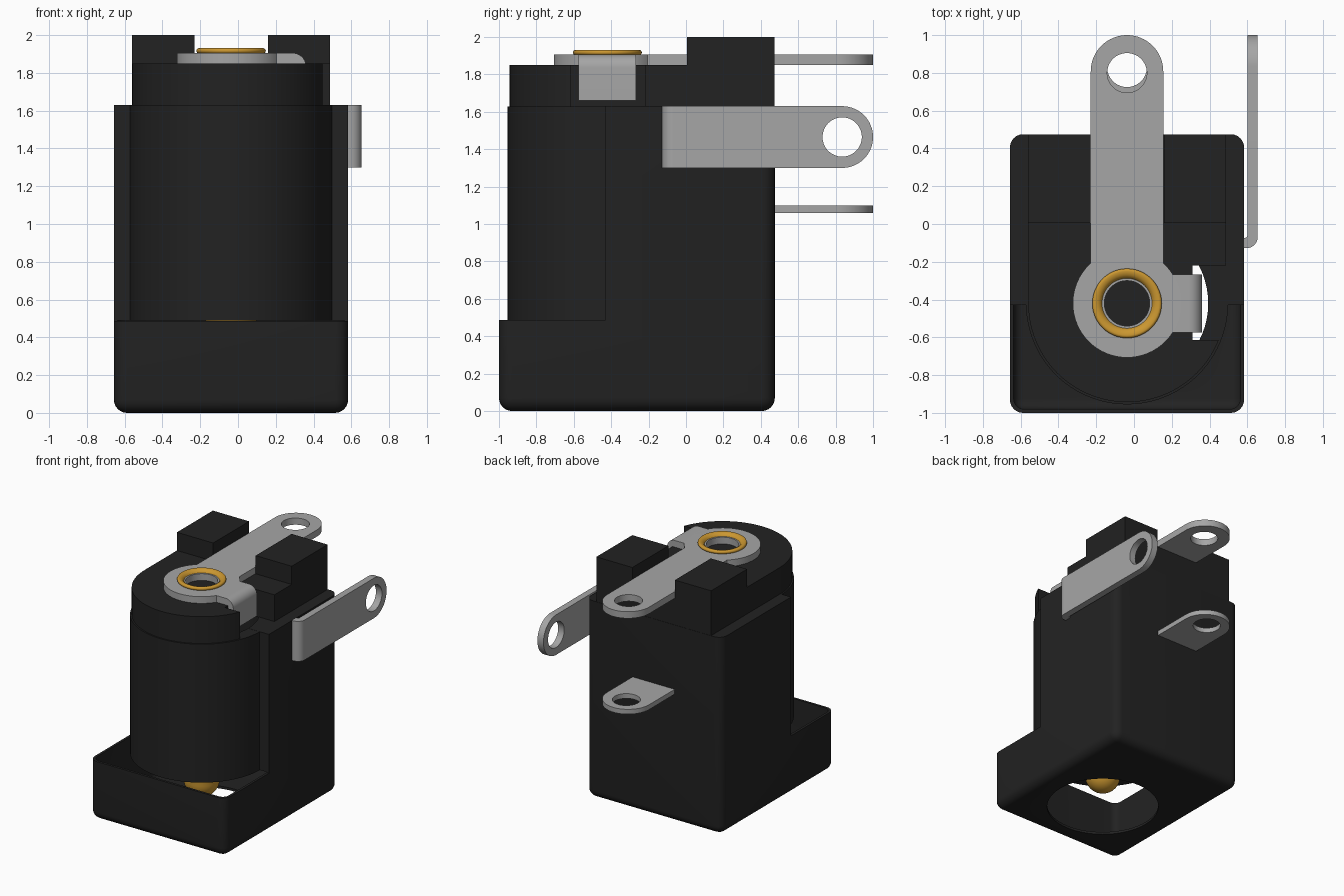
import bpy, bmesh, math
from mathutils import Matrix

old = bpy.data.objects.get("Cube")
if old:
    bpy.data.objects.remove(old, do_unlink=True)


def material(name, rgb, metallic=0.0):
    m = bpy.data.materials.new(name)
    m.use_nodes = True
    m.diffuse_color = (*rgb, 1)
    m.node_tree.nodes["Principled BSDF"].inputs["Base Color"].default_value = (*rgb, 1)
    return m


BLACK = material("black plastic", (0.016, 0.016, 0.016))
STEEL = material("grey metal", (0.38, 0.38, 0.38))
GOLD = material("gold metal", (0.60, 0.31, 0.03))
CX, CY = -0.037, -0.42          # axis of the barrel and the pin


def finish(bm, name, mat):
    bmesh.ops.recalc_face_normals(bm, faces=bm.faces)
    me = bpy.data.meshes.new(name)
    bm.to_mesh(me)
    bm.free()
    me.materials.append(mat)
    ob = bpy.data.objects.new(name, me)
    bpy.context.collection.objects.link(ob)
    return ob


def box(name, lo, hi, mat=BLACK, round_=0.0):
    """Box; round_ softens every edge except those of the top face."""
    bm = bmesh.new()
    bmesh.ops.create_cube(bm, size=1)
    for v in bm.verts:
        v.co = [lo[i] + (v.co[i] + 0.5) * (hi[i] - lo[i]) for i in range(3)]
    if round_:
        edges = [e for e in bm.edges if min(v.co.z for v in e.verts) < hi[2] - 1e-4]
        bmesh.ops.bevel(bm, geom=edges, offset=round_, segments=6, profile=0.5, affect='EDGES')
    return finish(bm, name, mat)


def prism(name, pts, z0, z1, mat=BLACK, matrix=None):
    bm = bmesh.new()
    face = bm.faces.new([bm.verts.new((x, y, z0)) for x, y in pts])
    top = bmesh.ops.extrude_face_region(bm, geom=[face])["geom"]
    for v in top:
        if isinstance(v, bmesh.types.BMVert):
            v.co.z = z1
    if matrix:
        bmesh.ops.transform(bm, matrix=matrix, verts=bm.verts)
    return finish(bm, name, mat)


def arc(cx, cy, r, a0, a1, n=32):
    return [(cx + r * math.cos(math.radians(a0 + (a1 - a0) * i / n)),
             cy + r * math.sin(math.radians(a0 + (a1 - a0) * i / n))) for i in range(n + 1)]


def disc(name, x, y, r, z0, z1, mat=BLACK, matrix=None, n=64):
    return prism(name, arc(x, y, r, 0, 360, n)[:-1], z0, z1, mat, matrix)


def combine(ob, tool, op='DIFFERENCE'):
    """Apply a boolean and discard the tool."""
    tool.hide_render = True
    mod = ob.modifiers.new("cut", 'BOOLEAN')
    mod.operation, mod.solver, mod.object = op, 'EXACT', tool
    bpy.ops.object.select_all(action='DESELECT')
    bpy.context.view_layer.objects.active = ob
    ob.select_set(True)
    bpy.ops.object.modifier_apply(modifier=mod.name)
    bpy.data.objects.remove(tool, do_unlink=True)


def smooth(ob, angle=32):
    bpy.ops.object.select_all(action='DESELECT')
    bpy.context.view_layer.objects.active = ob
    ob.select_set(True)
    bpy.ops.object.shade_smooth_by_angle(angle=math.radians(angle))


# Housing: rounded block, hollow foot, cut-away front with a round barrel
body = box("housing", (-0.657, -1, 0), (0.583, 0.475, 1.63), round_=0.07)
combine(body, box("cavity", (-0.637, -0.98, 0.02), (0.563, 0.455, 0.49), round_=0.055))
combine(body, box("front_step", (-1, -1.2, 0.486), (1, -0.43, 1.8)))
combine(body, disc("barrel", CX, CY, 0.535, 0.488, 1.629, n=96), 'UNION')
combine(body, disc("bore", CX, CY, 0.43, -0.1, 1.8))
smooth(body)

# Cap with rounded front and a side notch for the folded tab
outline = arc(CX, CY, 0.523, 180, 360, 48) + [(CX + 0.523, 0.473), (CX - 0.523, 0.473)]
cap = prism("cap", outline, 1.625, 1.85)
combine(cap, box("cap_notch", (0.31, -0.615, 1.5), (0.8, -0.22, 2)))
smooth(cap)

# Raised blocks either side of the top terminal
for name, x0, x1 in (("right_block", -0.56, -0.23), ("left_block", 0.158, 0.486)):
    box(name, (x0, 0.005, 1.84), (x1, 0.473, 2.0))

# Top terminal: strip with a rounded end, round washer and side tab folded down
top = prism("top_terminal", arc(CX, 0.808, 0.192, 0, 180)
            + [(CX - 0.192, CY), (CX + 0.192, CY)], 1.85, 1.905, STEEL)
combine(top, disc("washer", CX, CY, 0.287, 1.85, 1.905, STEEL), 'UNION')
combine(top, disc("eyelet", CX, 0.80, 0.105, 1.8, 2.0, STEEL))
combine(top, disc("pin_hole", CX, CY, 0.12, 1.8, 2.0, STEEL))
smooth(top)

# Maps a profile drawn in x, z so that it is extruded along y
along_y = Matrix(((1, 0, 0, 0), (0, 0, 1, 0), (0, 1, 0, 0), (0, 0, 0, 1)))
fold = ([(0.16, 1.85)] + arc(0.29, 1.835, 0.015, 90, 0, 4) + [(0.305, 1.66), (0.36, 1.66)]
        + arc(0.29, 1.835, 0.07, 0, 90, 10) + [(0.16, 1.905)])
smooth(prism("folded_tab", fold, -0.575, -0.267, STEEL, along_y))

# Back terminal
back = prism("back_terminal", arc(CX, 0.808, 0.192, 0, 180)
             + [(CX - 0.192, 0.44), (CX + 0.192, 0.44)], 1.06, 1.1, STEEL)
combine(back, disc("eyelet", CX, 0.83, 0.105, 1, 1.2, STEEL))
smooth(back)

# Side terminal: upright strip and a bend that runs into the cap
along_x = Matrix(((0, 0, 1, 0), (1, 0, 0, 0), (0, 1, 0, 0), (0, 0, 0, 1)))
side = prism("side_terminal", arc(0.835, 1.465, 0.165, -90, 90)
             + [(-0.06, 1.63), (-0.06, 1.3)], 0.6, 0.655, STEEL, along_x)
combine(side, disc("eyelet", 0.835, 1.465, 0.105, 0.5, 0.8, STEEL, along_x))
smooth(side)
bend = ([(0.47, -0.128)] + arc(0.595, -0.068, 0.06, -90, 0, 8)
        + [(0.655, -0.06), (0.6, -0.06)] + arc(0.59, -0.063, 0.01, 0, -90, 3) + [(0.47, -0.073)])
smooth(prism("side_terminal_bend", bend, 1.3, 1.63, STEEL))

# Centre pin: lathe profile from the rounded tip up to the riveted rim and its recess
tip = [(r, z) for r, z in arc(0, 0.27, 0.135, -90, 0, 10)]
rim = arc(0.17, 1.917, 0.014, -90, 90, 8)
profile = tip + [(0.135, 1.9)] + rim + [(0.15, 1.926), (0.135, 1.912), (0.127, 1.89),
                                        (0.127, 1.75), (0, 1.75)]
bm = bmesh.new()
verts = [bm.verts.new((max(r, 0), 0, z)) for r, z in profile]
edges = [bm.edges.new(p) for p in zip(verts, verts[1:])]
bmesh.ops.spin(bm, geom=verts + edges, axis=(0, 0, 1), cent=(0, 0, 0),
               angle=math.tau, steps=48, use_merge=False)
bmesh.ops.remove_doubles(bm, verts=bm.verts, dist=1e-4)
bmesh.ops.translate(bm, verts=bm.verts, vec=(CX, CY, 0))
smooth(finish(bm, "centre_pin", GOLD), 40)
